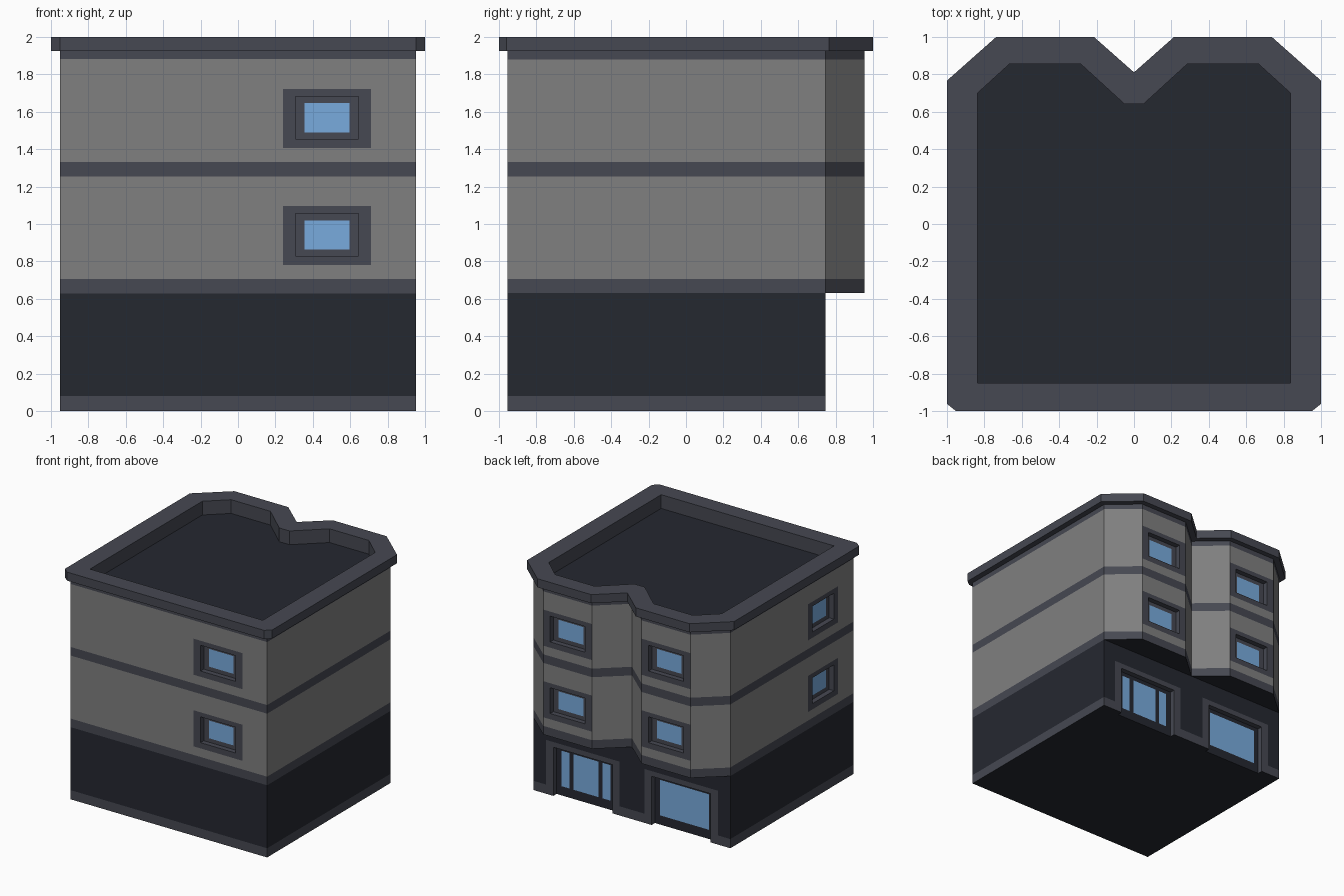
import bpy, bmesh
from mathutils import Vector

if "Cube" in bpy.data.objects:
    bpy.data.objects.remove(bpy.data.objects["Cube"])

DEPTH = 0.045            # recess of windows and shop fronts
GROUND, ROOF, EAVE, TOP = 0.63, 1.88, 1.925, 2.0
BANDS = [(0, 0.08), (0.63, 0.705), (1.255, 1.33), (1.88, 1.925)]


def material(name, rgb):
    m = bpy.data.materials.new(name)
    m.diffuse_color = (*rgb, 1)
    m.use_nodes = True
    m.node_tree.nodes["Principled BSDF"].inputs["Base Color"].default_value = m.diffuse_color
    return m


GREY = material("wall_grey", (0.216, 0.216, 0.216))
TRIM = material("trim_slate", (0.061, 0.065, 0.084))
DARK = material("dark_slate", (0.0185, 0.021, 0.03))
BLUE = material("glass_blue", (0.19, 0.41, 0.73))

# Each part collects its own faces
PARTS = {"upper_walls": GREY, "ground_floor_walls": DARK, "trim_bands": TRIM,
         "window_frames": TRIM, "shop_panels": DARK, "glass_panes": BLUE,
         "roof_parapet": TRIM, "roof_floor": DARK, "bay_soffit": DARK,
         "building_base": DARK}
faces = {name: [] for name in PARTS}


def wall(p, q, z0, z1, rects=()):
    """Flat wall split into cells; rects are (part, u0, u1, z0, z1), later ones win."""
    p, q = Vector((*p, 0)), Vector((*q, 0))
    d = (q - p).normalized()
    n = Vector((d.y, -d.x, 0))
    us = {0, round((q - p).length, 4)}
    zs = {z0, z1} | {z for b in BANDS for z in b if z0 < z < z1}
    for _, a, b, c, e in rects:
        us |= {round(a, 4), round(b, 4)}
        zs |= {round(c, 4), round(e, 4)}
    us, zs = sorted(us), sorted(zs)

    def pt(u, z, depth):
        return p + d * u - n * depth + Vector((0, 0, z))

    def cell(i, j):
        u, z = (us[i] + us[i + 1]) / 2, (zs[j] + zs[j + 1]) / 2
        part = "upper_walls" if z > GROUND else "ground_floor_walls"
        if any(a < z < b for a, b in BANDS):
            part = "trim_bands"
        depth = 0
        for name, a, b, c, e in rects:
            if a < u < b and c < z < e:
                part = name.replace("inner_", "")
                depth = 0 if name == "window_frames" else DEPTH
        return part, depth

    nu, nz = len(us) - 1, len(zs) - 1
    for i in range(nu):
        for j in range(nz):
            part, a = cell(i, j)
            u0, u1, c, e = us[i], us[i + 1], zs[j], zs[j + 1]
            faces[part].append([pt(u0, c, a), pt(u1, c, a), pt(u1, e, a), pt(u0, e, a)])
            # Reveals where the depth changes
            if i + 1 < nu and (b := cell(i + 1, j)[1]) != a:
                faces["window_frames"].append([pt(u1, c, a), pt(u1, c, b), pt(u1, e, b), pt(u1, e, a)])
            if j + 1 < nz and (b := cell(i, j + 1)[1]) != a:
                faces["window_frames"].append([pt(u0, e, a), pt(u1, e, a), pt(u1, e, b), pt(u0, e, b)])


def windows(u, s=1.0):
    """One window on each of the two upper floors."""
    out = []
    for z in (0.63, 1.255):
        out += [("window_frames", u - .235 * s, u + .235 * s, z + .15, z + .465),
                ("inner_window_frames", u - .168 * s, u + .168 * s, z + .20, z + .425),
                ("glass_panes", u - .12 * s, u + .12 * s, z + .235, z + .39)]
    return out


def shop(u, panes):
    """Ground floor opening with a surround and glass panes."""
    return [("window_frames", u - .355, u + .355, 0, .47),
            ("shop_panels", u - .285, u + .285, 0, .425)] + \
           [("glass_panes", u + a, u + b, .08, .39) for a, b in panes]


# Front and side walls
X, F, B, Y = 0.95, -0.955, 0.745, 0.955
wall((-X, F), (X, F), 0, EAVE, windows(X + .475))
wall((X, F), (X, B), 0, EAVE)
wall((-X, B), (-X, F), 0, EAVE, windows(1.28, 0.88))

# Ground floor back wall: door with side lights, and a shop window
door = [(-.235, -.16), (-.12, .12), (.16, .235)]
wall((X, B), (-X, B), 0, GROUND, shop(X - .475, door) + shop(X + .475, [(-.238, .238)]))

# Twin bays on the upper floors
bay = [(X, B), (.71, Y), (.24, Y), (0, B), (-.24, Y), (-.71, Y), (-X, B)]
for k in range(6):
    wall(bay[k], bay[k + 1], GROUND, EAVE, windows(.235) if k in (1, 4) else ())


def ring(half, z):
    """Mirror a right-hand half plan into a closed counter-clockwise ring."""
    return [Vector((x, y, z)) for x, y in half] + [Vector((-x, y, z)) for x, y in reversed(half)]


# Overhanging parapet lofted through rings, with the sunken roof inside
wall_plan = [(X, F), (X, F), (X, B), (.71, Y), (.24, Y), (0, B)]
outer = [(.95, -1), (1, -.96), (1, .765), (.735, 1), (.215, 1), (0, .81)]
inner = [(.835, -.85), (.835, -.85), (.835, .70), (.665, .855), (.285, .855), (.05, .64)]
loft = [ring(wall_plan, EAVE), ring(outer, EAVE), ring(outer, TOP), ring(inner, TOP), ring(inner, ROOF)]
for lo, hi in zip(loft, loft[1:]):
    for i in range(12):
        j = (i + 1) % 12
        faces["roof_parapet"].append([lo[i], lo[j], hi[j], hi[i]])
faces["roof_floor"].append(ring(inner[1:], ROOF))

# Undersides of the bays and of the building
for s in (1, -1):
    side = [Vector((s * x, y, GROUND)) for x, y in bay[:4]]
    faces["bay_soffit"].append(side[::-1] if s > 0 else side)
R = B - DEPTH
foot = ring([(X, F), (X, B), (.76, B), (.76, R), (.19, R), (.19, B)], 0)
faces["building_base"].append(foot[::-1])

# Turn the collected faces into objects
for name, mat in PARTS.items():
    bm = bmesh.new()
    for f in faces[name]:
        pts = [v for i, v in enumerate(f) if (v - f[i - 1]).length > 1e-5]
        if len(pts) > 2:
            bm.faces.new([bm.verts.new(v) for v in pts])
    bmesh.ops.remove_doubles(bm, verts=bm.verts, dist=1e-4)
    me = bpy.data.meshes.new(name)
    bm.to_mesh(me)
    bm.free()
    me.materials.append(mat)
    bpy.context.collection.objects.link(bpy.data.objects.new(name, me))
